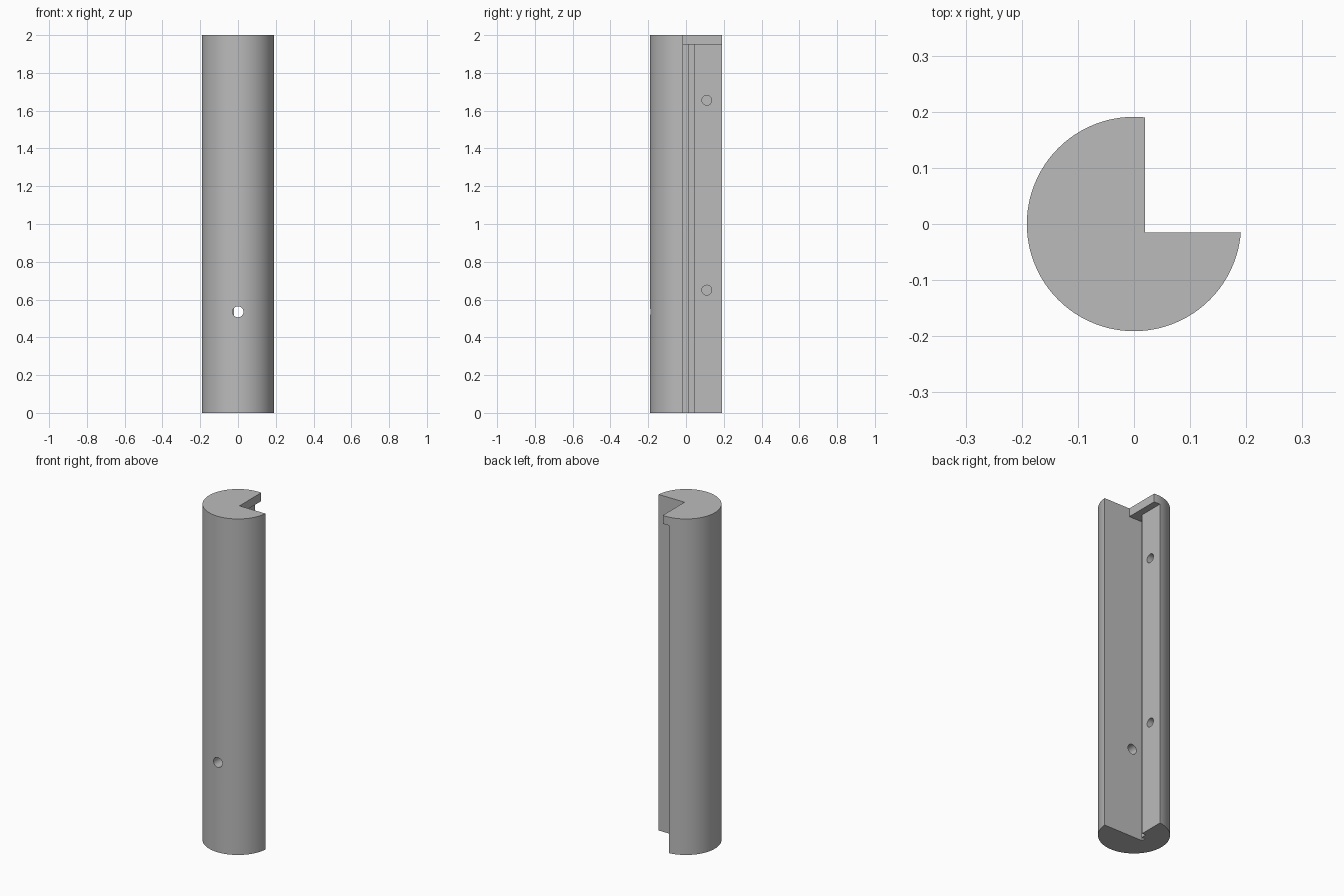
import bpy, bmesh, math
from mathutils import Matrix, Vector

RADIUS, HEIGHT, CAP_Z = 0.191, 2.0, 1.95
WALL_Y = -0.015

old = bpy.data.objects.get("Cube")
if old:
    bpy.data.objects.remove(old, do_unlink=True)

grey = bpy.data.materials.new("plain grey")
grey.use_nodes = True
colour = (0.5, 0.5, 0.5, 1)
grey.diffuse_color = colour
grey.node_tree.nodes["Principled BSDF"].inputs["Base Color"].default_value = colour


def make_object(name, bm):
    bmesh.ops.recalc_face_normals(bm, faces=bm.faces)
    mesh = bpy.data.meshes.new(name)
    bm.to_mesh(mesh)
    bm.free()
    mesh.materials.append(grey)
    obj = bpy.data.objects.new(name, mesh)
    bpy.context.collection.objects.link(obj)
    return obj


def prism(name, outline, z0, z1):
    bm = bmesh.new()
    face = bm.faces.new([bm.verts.new((x, y, z0)) for x, y in outline])
    ext = bmesh.ops.extrude_face_region(bm, geom=[face])
    verts = [v for v in ext["geom"] if isinstance(v, bmesh.types.BMVert)]
    bmesh.ops.translate(bm, verts=verts, vec=(0, 0, z1 - z0))
    return make_object(name, bm)


def rod(name, radius, start, end, sides):
    start, end = Vector(start), Vector(end)
    axis = end - start
    turn = axis.to_track_quat("Z", "Y").to_matrix().to_4x4()
    bm = bmesh.new()
    bmesh.ops.create_cone(bm, cap_ends=True, segments=sides, radius1=radius,
                          radius2=radius, depth=axis.length,
                          matrix=Matrix.Translation((start + end) / 2) @ turn)
    return make_object(name, bm)


def cut(target, cutter):
    cutter.hide_render = True
    mod = target.modifiers.new("cut", "BOOLEAN")
    mod.operation, mod.solver, mod.object = "DIFFERENCE", "EXACT", cutter
    bpy.context.view_layer.objects.active = target
    bpy.ops.object.modifier_apply(modifier=mod.name)
    bpy.data.objects.remove(cutter, do_unlink=True)


# Round post
post = rod("notched_post", RADIUS, (0, 0, 0), (0, 0, HEIGHT), 128)

# Long recess with a stepped groove in its inner corner, stopping under the cap
recess = [(0.3, WALL_Y), (0.3, 0.3), (-0.02, 0.3), (-0.02, 0.043),
          (-0.045, 0.043), (-0.045, 0.01), (-0.068, 0.01), (-0.068, WALL_Y)]
cut(post, prism("recess_cutter", recess, -0.1, CAP_Z))

# Smaller quarter notch through the cap
notch = [(0.02, WALL_Y), (0.3, WALL_Y), (0.3, 0.3), (0.02, 0.3)]
cut(post, prism("cap_notch_cutter", notch, CAP_Z - 0.05, HEIGHT + 0.1))

# Hole through the front wall
cut(post, rod("front_hole_cutter", 0.029, (0, -0.3, 0.535), (0, 0.005, 0.535), 32))

# Two blind holes in the side face of the recess
for z in (0.65, 1.655):
    cut(post, rod("side_hole_cutter", 0.026, (-0.1, 0.11, z), (0.05, 0.11, z), 32))

# Smooth round walls with sharp edges
bpy.ops.object.select_all(action="DESELECT")
post.select_set(True)
bpy.context.view_layer.objects.active = post
bpy.ops.object.shade_smooth_by_angle(angle=math.radians(30))
